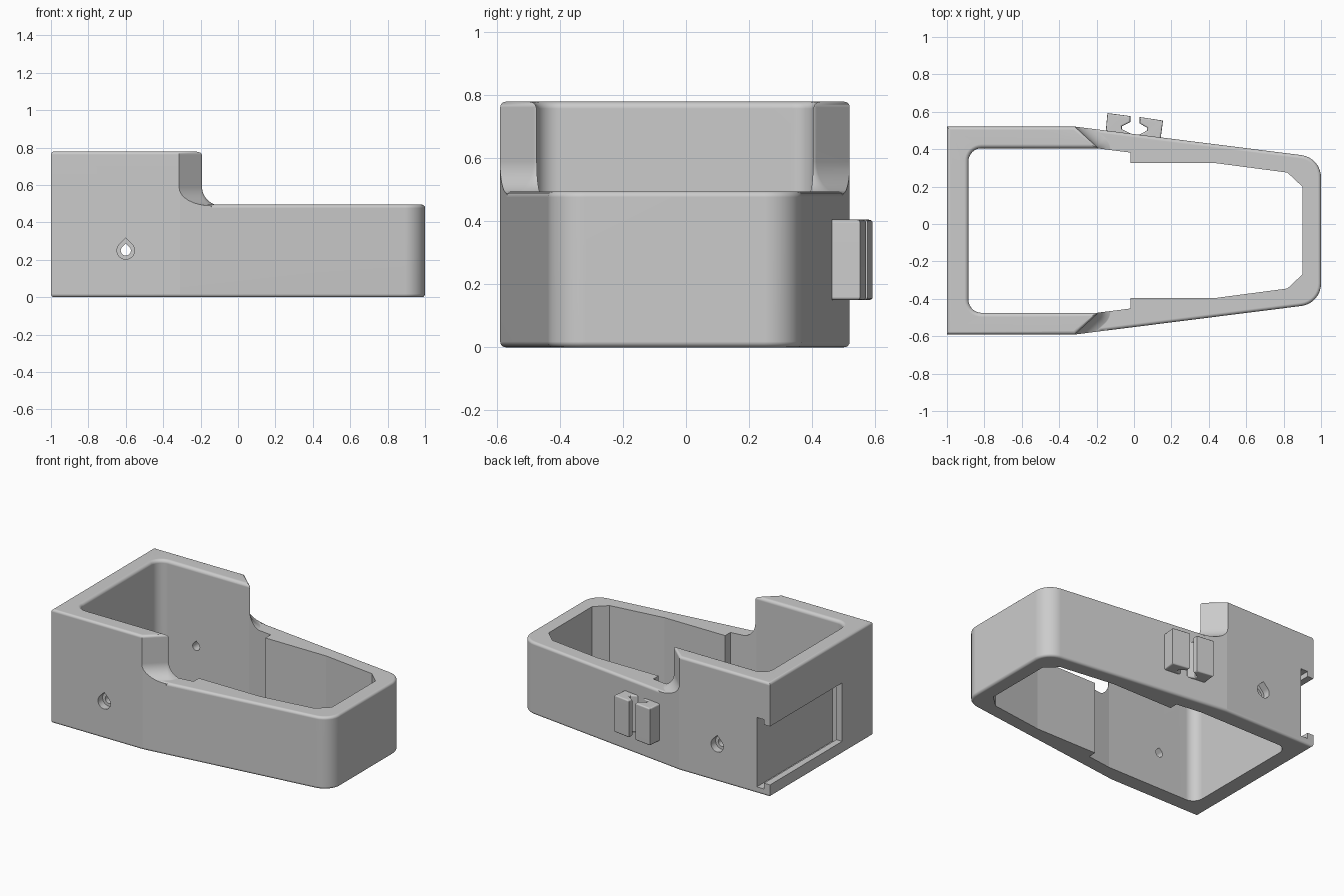
import bpy, bmesh, math
from mathutils import Vector, Matrix

cube = bpy.data.objects.get("Cube")
if cube:
    bpy.data.objects.remove(cube, do_unlink=True)

mat = bpy.data.materials.new("light grey plastic")
mat.use_nodes = True
GREY = (0.6, 0.6, 0.6, 1)
mat.diffuse_color = GREY
mat.node_tree.nodes["Principled BSDF"].inputs["Base Color"].default_value = GREY


def rounded(corners, steps=8):
    """Outline from (x, y, radius) corners, counter-clockwise."""
    out = []
    for i, (x, y, r) in enumerate(corners):
        p = Vector((x, y))
        if r == 0:
            out.append(p)
            continue
        u = (Vector(corners[i - 1][:2]) - p).normalized()
        v = (Vector(corners[(i + 1) % len(corners)][:2]) - p).normalized()
        half = math.acos(u.dot(v)) / 2
        c = p + (u + v).normalized() * (r / math.sin(half))
        s = p + u * (r / math.tan(half)) - c
        e = p + v * (r / math.tan(half)) - c
        a = math.atan2(s.y, s.x)
        sweep = math.atan2(s.x * e.y - s.y * e.x, s.dot(e))
        for k in range(steps + 1):
            t = a + sweep * k / steps
            out.append(c + Vector((math.cos(t), math.sin(t))) * r)
    return out


def offset(pts, d):
    out = []
    for i, p in enumerate(pts):
        e1 = (p - pts[i - 1]).normalized()
        e2 = (pts[(i + 1) % len(pts)] - p).normalized()
        n1, n2 = Vector((e1.y, -e1.x)), Vector((e2.y, -e2.x))
        out.append(p + (n1 + n2) * (d / (1 + n1.dot(n2))))
    return out


def loft(name, pts, layers, matrix=Matrix()):
    """Solid from one outline, repeated at (height, offset) layers."""
    bm = bmesh.new()
    rings = [[bm.verts.new(matrix @ Vector((p.x, p.y, z))) for p in offset(pts, d)]
             for z, d in layers]
    for lo, hi in zip(rings, rings[1:]):
        for i in range(len(lo)):
            bm.faces.new((lo[i - 1], lo[i], hi[i], hi[i - 1]))
    bm.faces.new(rings[0][::-1])
    bm.faces.new(rings[-1])
    bmesh.ops.recalc_face_normals(bm, faces=bm.faces[:])
    mesh = bpy.data.meshes.new(name)
    bm.to_mesh(mesh)
    bm.free()
    mesh.materials.append(mat)
    ob = bpy.data.objects.new(name, mesh)
    bpy.context.collection.objects.link(ob)
    return ob


def box(name, lo, hi):
    corners = [(lo[0], lo[1], 0), (hi[0], lo[1], 0), (hi[0], hi[1], 0), (lo[0], hi[1], 0)]
    return loft(name, rounded(corners), [(lo[2], 0), (hi[2], 0)])


def combine(ob, other, operation):
    mod = ob.modifiers.new("combine", 'BOOLEAN')
    mod.operation, mod.object, mod.solver = operation, other, 'EXACT'
    bpy.context.view_layer.objects.active = ob
    bpy.ops.object.modifier_apply(modifier=mod.name)
    bpy.data.objects.remove(other, do_unlink=True)


def soft_ends(z0, z1, r, steps=5):
    """Layers of an upright solid whose end edges are rounded."""
    arc = [(r * (1 - math.sin(a)), -r * (1 - math.cos(a)))
           for a in (math.pi / 2 * k / steps for k in range(steps + 1))]
    return [(z0 + h, d) for h, d in arc[::-1]] + [(z1 - h, d) for h, d in arc]


def finish(ob):
    bpy.ops.object.select_all(action='DESELECT')
    ob.select_set(True)
    bpy.context.view_layer.objects.active = ob
    bpy.ops.object.shade_smooth_by_angle(angle=math.radians(35))
    # keep the shallow wall kinks crisp
    co = ob.data.vertices
    for e in ob.data.edges:
        a, b = (co[i].co for i in e.vertices)
        if (a - b).xy.length < 0.001 and any(abs(a.x - k) < 0.002 for k in KINKS):
            e.use_edge_sharp = True
    ob.modifiers.new("normals", 'WEIGHTED_NORMAL').keep_sharp = True


KINKS = (-0.31, -0.2, 0.44)
TOP, RIM, MID = 0.78, 0.495, -0.035

# Tapered body: low all round, tall at the square end
outer = rounded([(-1, -0.59, 0), (-0.31, -0.59, 0), (1, -0.425, 0.12),
                 (1, 0.355, 0.12), (-0.31, 0.52, 0), (-1, 0.52, 0)])
body = loft("body_shell", outer, soft_ends(0, RIM, 0.018))
tall = loft("tall_end", outer, soft_ends(0, TOP, 0.018))

# Slanted ends of the tall part, with a curved foot
half, far, foot = 0.44, 0.85, 0.1
slant = rounded([(-1.4, MID - far, 0), (-0.637, MID - far, 0), (-0.19, MID - half, 0.03),
                 (-0.19, MID + half, 0.03), (-0.637, MID + far, 0), (-1.4, MID + far, 0)])
curve = [(RIM - 0.006 + foot * (1 - math.sin(a)), foot * (1 - math.cos(a)))
         for a in (math.pi / 2 * (1 - k / 8) for k in range(9))]
edge = [(z, d) for z, d in soft_ends(0, TOP, 0.018) if z > 0.7]
block = loft("slant_block", slant, [(0.3, foot)] + curve + edge)
combine(tall, block, 'INTERSECT')
combine(body, tall, 'UNION')

# Open cavity
cavity = rounded([(-0.885, -0.475, 0.07), (-0.2, -0.475, 0), (-0.02, -0.452, 0),
                  (-0.02, -0.395, 0), (0.44, -0.395, 0), (0.82, -0.345, 0),
                  (0.9, -0.27, 0), (0.9, 0.2, 0), (0.82, 0.275, 0), (0.44, 0.325, 0),
                  (-0.02, 0.325, 0), (-0.02, 0.382, 0), (-0.2, 0.405, 0),
                  (-0.885, 0.405, 0.07)])
combine(body, loft("cavity", cavity, [(-0.1, 0), (1, 0)]), 'DIFFERENCE')

# Rounded inner lip of the tall part
lip = rounded([(-0.885, -0.475, 0.07), (0.1, -0.475, 0), (0.1, 0.405, 0), (-0.885, 0.405, 0.07)])
r = 0.022
flare = [(TOP - r * (1 - math.sin(a)), r * (1 - math.cos(a)))
         for a in (math.pi / 2 * k / 5 for k in range(6))]
combine(body, loft("lip", lip, flare + [(1, r)]), 'DIFFERENCE')

# Slide-in slot on the square end, with an undercut groove
combine(body, box("slot", (-1.1, -0.26, 0.085), (-0.9, 0.7, 0.485)), 'DIFFERENCE')
combine(body, box("groove", (-0.955, -0.3, 0.045), (-0.9, 0.7, 0.52)), 'DIFFERENCE')

# Teardrop screw holes with counterbores through both side walls
upright = Matrix.Translation((-0.6, 0, 0.25)) @ Matrix.Rotation(math.pi / 2, 4, 'X')


def teardrop(radius, y0, y1):
    arc = [math.radians(-225 + 270 * k / 24) for k in range(25)]
    pts = [Vector((math.cos(a), math.sin(a))) * radius for a in arc]
    pts.append(Vector((0, radius * math.sqrt(2))))
    return loft("teardrop", pts, [(-y1, 0), (-y0, 0)], upright)


for drop in ((0.027, -0.8, 0.8), (0.047, -0.8, -0.54), (0.047, 0.47, 0.8)):
    combine(body, teardrop(*drop), 'DIFFERENCE')
finish(body)

# Pair of hooked clips on the back wall
clips = {
    "clip_right": [(-0.155, 0.45), (-0.02, 0.44), (-0.02, 0.485), (-0.065, 0.507),
                   (-0.065, 0.522), (-0.02, 0.545), (-0.02, 0.577), (-0.142, 0.593)],
    "clip_left": [(0.03, 0.43), (0.138, 0.42), (0.155, 0.553), (0.03, 0.572),
                  (0.03, 0.538), (0.07, 0.515), (0.07, 0.5), (0.03, 0.478)],
}
for name, pts in clips.items():
    finish(loft(name, rounded([(x, y, 0) for x, y in pts]), soft_ends(0.15, 0.405, 0.01, 3)))
